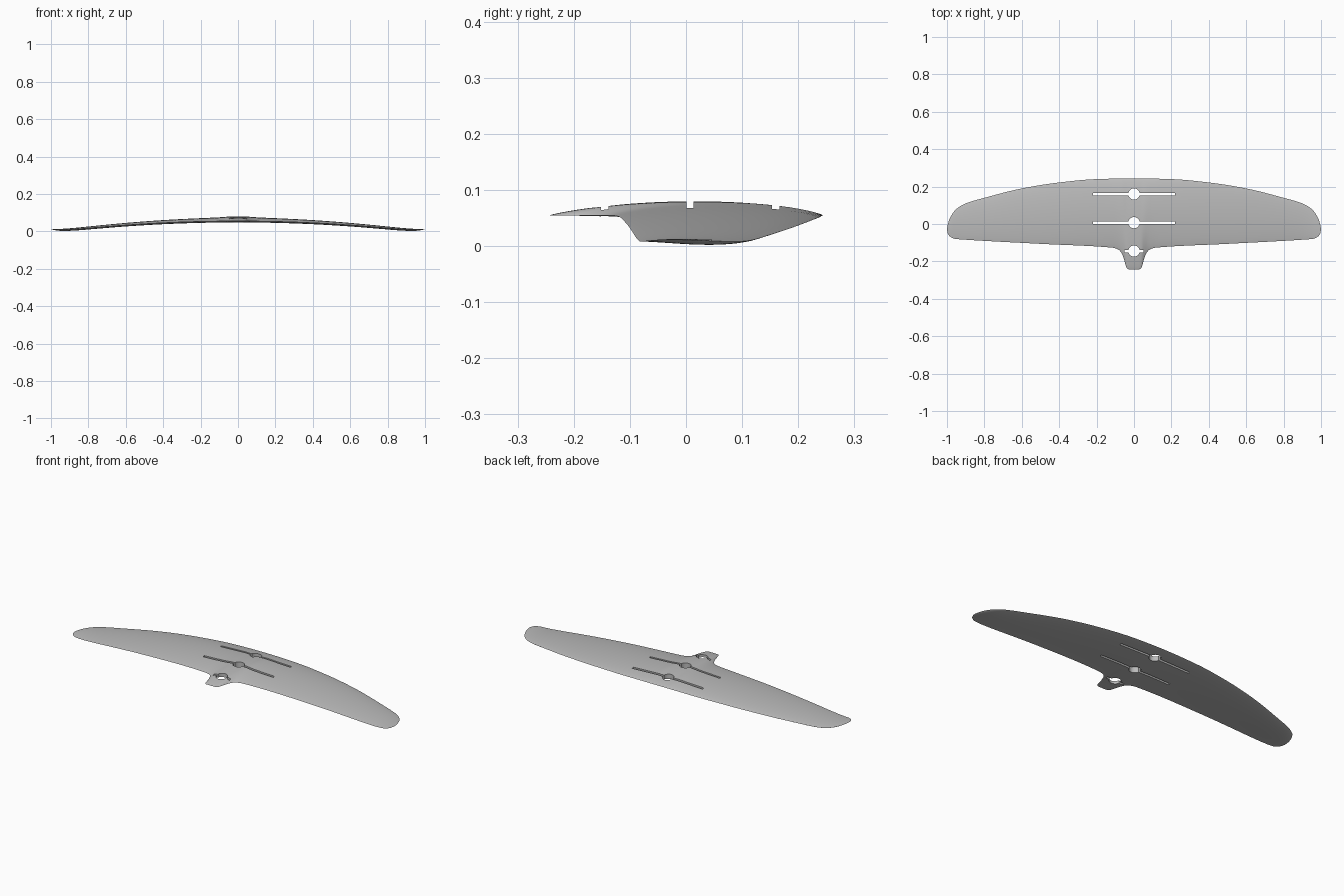
import bpy
import bmesh
import math

default = bpy.data.objects.get("Cube")
if default:
    bpy.data.objects.remove(default, do_unlink=True)

grey = bpy.data.materials.new("plain grey")
grey.use_nodes = True
colour = (0.5, 0.5, 0.5, 1)
grey.diffuse_color = colour
grey.node_tree.nodes["Principled BSDF"].inputs["Base Color"].default_value = colour

# Half-span curves as (distance from centre, value)
LEADING = [(0, .244), (.2, .24), (.4, .222), (.6, .19), (.8, .14), (.9, .11),
           (.95, .08), (.98, .04), (.995, 0), (1, -.03)]
TRAILING = [(0, -.243), (.03, -.242), (.042, -.23), (.05, -.2), (.06, -.17),
            (.07, -.15), (.085, -.136), (.12, -.126), (.5, -.106), (.9, -.084),
            (.96, -.079), (.985, -.066), (.996, -.05), (1, -.03)]
UPPER = [(0, .025), (.05, .024), (.1, .021), (.2, .018), (.4, .015), (.6, .012),
         (.8, .009), (.9, .007), (.97, .004), (1, 0)]
LOWER = [(0, .007), (.8, .007), (.93, .006), (.98, .003), (1, 0)]


def smooth_curve(keys, x):
    """Monotone cubic interpolation through the keys."""
    last = len(keys) - 1
    steps = [(b[1] - a[1]) / (b[0] - a[0]) for a, b in zip(keys, keys[1:])]

    def slope(i):
        if i == 0:
            return 0
        if i == last:
            return steps[-1]
        a, b = steps[i - 1], steps[i]
        return 2 * a * b / (a + b) if a * b > 0 else 0

    i = 0
    while i < last - 1 and x > keys[i + 1][0]:
        i += 1
    (xa, va), (xb, vb) = keys[i], keys[i + 1]
    width = xb - xa
    t = (x - xa) / width
    ease = t * t * (3 - 2 * t)
    return (va + (vb - va) * ease
            + width * slope(i) * t * (1 - t) ** 2
            - width * slope(i + 1) * t * t * (1 - t))


def bulge(u, front, rear):
    """Foil thickness along the chord, with its peak equal to one."""
    peak = front / (front + rear)
    return (u / peak) ** front * ((1 - u) / (1 - peak)) ** rear


def section(x):
    """Closed foil outline at one place along the span."""
    d = abs(x)
    lead, trail = smooth_curve(LEADING, d), smooth_curve(TRAILING, d)
    top, under = smooth_curve(UPPER, d), smooth_curve(LOWER, d)
    droop = .055 - .06 * d ** 2 + .017 * d ** 16
    count = 28
    chord = [(1 - math.cos(math.pi * k / count)) / 2 for k in range(count + 1)]
    chord[-1] = 1.0
    points = [(x, lead + (trail - lead) * u, droop + top * bulge(u, .75, .85))
              for u in chord]
    points += [(x, lead + (trail - lead) * u, droop - under * bulge(u, .7, 1.6))
               for u in reversed(chord[1:-1])]
    return points


# Wing: sections lofted from tip to tip, closer together at the tail and tips
half = [.13 * k / 26 for k in range(26)]
half += [.13 + .77 * k / 22 for k in range(22)]
half += [.9 + .1 * math.sin(math.pi / 2 * k / 16) for k in range(17)]
stations = [-x for x in reversed(half[1:])] + half

bm = bmesh.new()
rings = [[bm.verts.new(p) for p in section(x)] for x in stations]
for a, b in zip(rings, rings[1:]):
    for k in range(len(a)):
        n = (k + 1) % len(a)
        bm.faces.new((a[k], a[n], b[n], b[k]))
bmesh.ops.remove_doubles(bm, verts=bm.verts, dist=1e-5)
bmesh.ops.recalc_face_normals(bm, faces=bm.faces)
mesh = bpy.data.meshes.new("wing")
bm.to_mesh(mesh)
bm.free()
mesh.materials.append(grey)
wing = bpy.data.objects.new("wing", mesh)
bpy.context.collection.objects.link(wing)


def cut(cutter):
    """Subtract a cutter from the wing and remove it."""
    cutter.hide_render = True
    bpy.ops.object.select_all(action="DESELECT")
    bpy.context.view_layer.objects.active = wing
    wing.select_set(True)
    mod = wing.modifiers.new("cut", "BOOLEAN")
    mod.operation = "DIFFERENCE"
    mod.solver = "EXACT"
    mod.object = cutter
    bpy.ops.object.modifier_apply(modifier=mod.name)
    bpy.data.objects.remove(cutter, do_unlink=True)


# Mounting holes, each crossed by a narrow slot
for y, reach in ((.16, .22), (.007, .22), (-.145, .052)):
    bpy.ops.mesh.primitive_cylinder_add(vertices=40, radius=.03, depth=.4,
                                        location=(0, y, .05))
    cut(bpy.context.object)
    bpy.ops.mesh.primitive_cube_add(size=1, location=(0, y, .05))
    slot = bpy.context.object
    slot.scale = (2 * reach, .013, .4)
    bpy.context.view_layer.update()
    cut(slot)

bpy.ops.object.select_all(action="DESELECT")
wing.select_set(True)
bpy.context.view_layer.objects.active = wing
bpy.ops.object.shade_smooth_by_angle(angle=math.radians(35))
